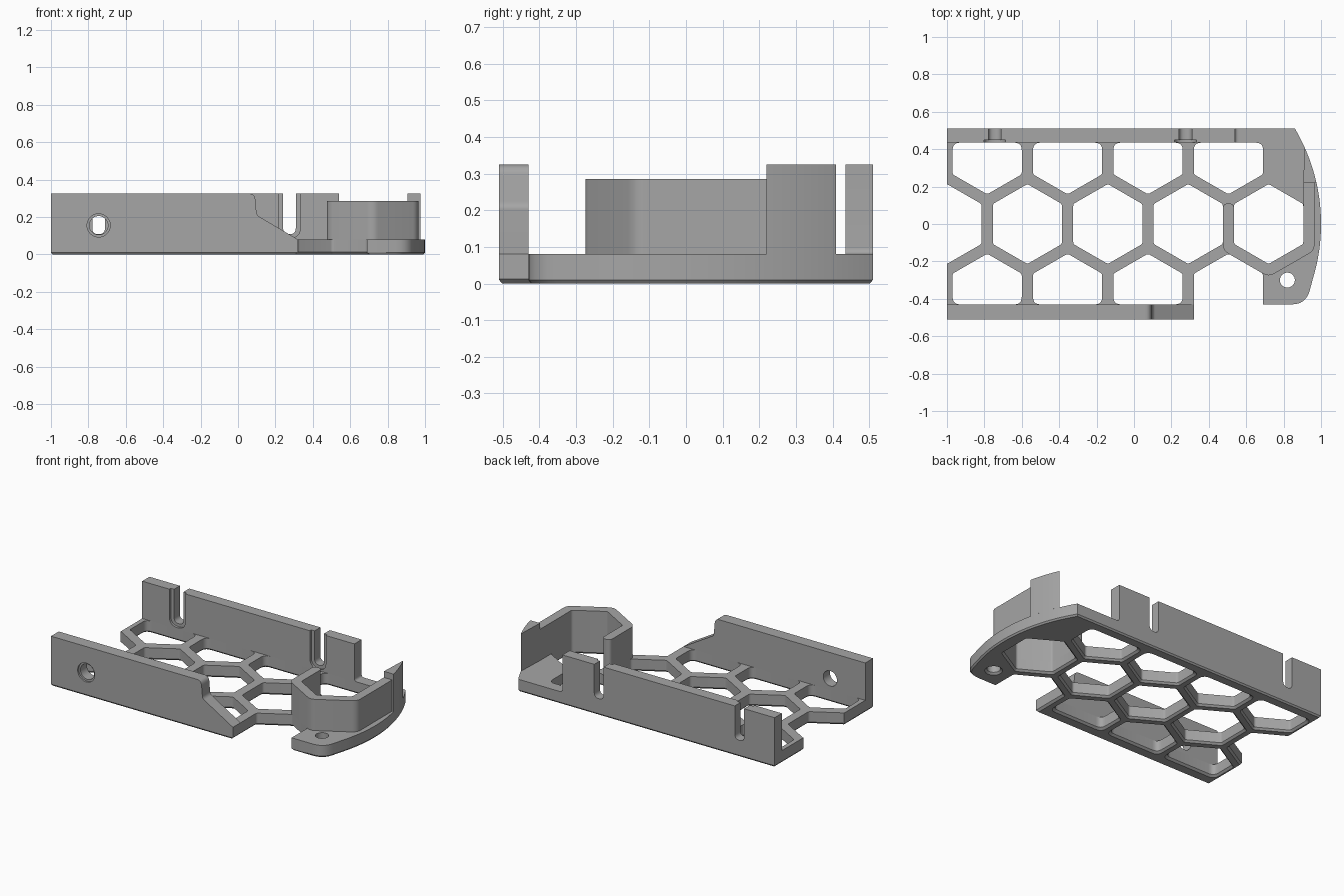
import bpy, bmesh, math
from mathutils import Vector

old = bpy.data.objects.get("Cube")
if old:
    bpy.data.objects.remove(old, do_unlink=True)

grey = bpy.data.materials.new("mid grey")
grey.use_nodes = True
color = (0.38, 0.38, 0.38, 1)
grey.diffuse_color = color
grey.node_tree.nodes["Principled BSDF"].inputs["Base Color"].default_value = color


def rounded(corners, steps=6):
    """Round each (x, y, radius) corner of a closed outline."""
    out = []
    for i, (x, y, r) in enumerate(corners):
        p = Vector((x, y))
        a = Vector(corners[i - 1][:2]) - p
        b = Vector(corners[(i + 1) % len(corners)][:2]) - p
        if r == 0:
            out.append((x, y))
            continue
        t = r / math.tan(a.angle(b) / 2)
        s, e = p + a.normalized() * t, p + b.normalized() * t
        for k in range(steps + 1):
            f = k / steps
            q = s * (1 - f) ** 2 + p * 2 * f * (1 - f) + e * f * f
            out.append((q.x, q.y))
    return out


def circle(x, y, r, n=32):
    return [(x + r * math.cos(math.tau * k / n), y + r * math.sin(math.tau * k / n))
            for k in range(n)]


def grown(pts, d):
    """Widen an outline by d on every side of its bounding box."""
    us, vs = zip(*pts)
    cu, cv = (max(us) + min(us)) / 2, (max(vs) + min(vs)) / 2
    fu, fv = 1 + 2 * d / (max(us) - min(us)), 1 + 2 * d / (max(vs) - min(vs))
    return [(cu + (u - cu) * fu, cv + (v - cv) * fv) for u, v in pts]


def prism(name, outlines, levels, along_y=False):
    """Stack each outline through (position, growth) levels."""
    bm = bmesh.new()
    for pts in outlines:
        rings = []
        for w, d in levels:
            ring = grown(pts, d) if d else pts
            rings.append([bm.verts.new((u, w, v) if along_y else (u, v, w)) for u, v in ring])
        for lo, hi in zip(rings, rings[1:]):
            for i in range(len(lo)):
                bm.faces.new((lo[i - 1], lo[i], hi[i], hi[i - 1]))
        bm.faces.new(rings[0])
        bm.faces.new(rings[-1])
    bmesh.ops.recalc_face_normals(bm, faces=bm.faces)
    mesh = bpy.data.meshes.new(name)
    bm.to_mesh(mesh)
    bm.free()
    mesh.materials.append(grey)
    obj = bpy.data.objects.new(name, mesh)
    bpy.context.collection.objects.link(obj)
    return obj


def activate(obj):
    bpy.ops.object.select_all(action='DESELECT')
    obj.select_set(True)
    bpy.context.view_layer.objects.active = obj


def cut(obj, cutter):
    cutter.hide_render = True
    mod = obj.modifiers.new("cut", 'BOOLEAN')
    mod.operation = 'DIFFERENCE'
    mod.solver = 'EXACT'
    mod.object = cutter
    activate(obj)
    bpy.ops.object.modifier_apply(modifier=mod.name)
    bpy.data.objects.remove(cutter, do_unlink=True)


PITCH, HALF = 0.43, 0.185          # honeycomb spacing and half width of a hole
TIP = HALF / math.cos(math.pi / 6)
ROW = PITCH * math.cos(math.pi / 6)
FLOOR, TOP = 0.08, 0.325
FRONT, BACK, INNER = -0.51, 0.51, 0.435
CUP_X = 0.72


def arc(y0, y1, n=20):
    """Points on the curved nose edge."""
    ys = [y0 + (y1 - y0) * k / n for k in range(n + 1)]
    return [(math.sqrt(1 - y * y), y) for y in ys]


def hexagon(cx, r=0.02):
    pts = [(cx + TIP * math.sin(k * math.pi / 3), TIP * math.cos(k * math.pi / 3), r)
           for k in range(6)]
    return rounded(pts, 4)


def side_cell(cx, sign, edge, r):
    """Hexagon squared off where it meets a side rail."""
    shoulder, tip = sign * (ROW - TIP / 2), sign * (ROW - TIP)
    return rounded([(cx - HALF, sign * edge, r), (cx - HALF, shoulder, 0.02), (cx, tip, 0.02),
                    (cx + HALF, shoulder, 0.02), (cx + HALF, sign * edge, r)], 5)


# Base plate with honeycomb floor, curved nose and screw tab
outline = rounded([(-1, FRONT, 0), (0.4, FRONT, 0), (0.4, -0.43, 0), (0.92, -0.43, 0.1)]
                  + [(x, y, 0) for x, y in arc(-0.29, BACK, 32)] + [(-1, BACK, 0)])
plate = prism("base_plate", [outline], [(0, -0.008), (0.01, 0), (FLOOR, 0)])
holes = [hexagon(CUP_X - PITCH * k) for k in range(5)]
side_x = [CUP_X - PITCH * (k + 0.5) for k in range(4)]
holes += [side_cell(x, 1, INNER, 0.04) for x in side_x]
holes += [side_cell(x, -1, 0.43, 0.04) for x in side_x[1:]]
holes.append(side_cell(side_x[0], -1, 0.6, 0))
holes.append(circle(0.82, -0.3, 0.04))
cut(plate, prism("floor_cutter", holes, [(-0.005, 0.018), (0.012, 0), (0.2, 0)]))

# Front rail with sloped end and round hole
profile = rounded([(-1, FLOOR, 0), (-1, TOP, 0), (0.09, TOP, 0.035), (0.1, 0.21, 0.03),
                   (0.32, FLOOR, 0)])
front_rail = prism("front_rail", [profile], [(FRONT, 0), (-0.43, 0)], True)
for r, depth in ((0.05, -0.4), (0.062, FRONT + 0.012)):
    cut(front_rail, prism("bore", [circle(-0.745, 0.155, r)], [(-0.55, 0), (depth, 0)], True))


# Back rail with two slots, each recessed on the inside
def slot(cx, half, bottom):
    return rounded([(cx - half, 0.4, 0), (cx - half, bottom, half * 0.99),
                    (cx + half, bottom, half * 0.99), (cx + half, 0.4, 0)], 8)


profile = rounded([(-1, FLOOR, 0), (-1, TOP, 0), (0.54, TOP, 0), (0.54, FLOOR, 0.02),
                   (0.565, FLOOR, 0)])
back_rail = prism("back_rail", [profile], [(INNER, 0), (BACK, 0)], True)
slots = (-0.745, 0.275)
cut(back_rail, prism("slot_cutter", [slot(x, 0.034, 0.108) for x in slots],
                     [(0.4, 0), (0.55, 0)], True))
cut(back_rail, prism("recess_cutter", [slot(x, 0.058, 0.088) for x in slots],
                     [(0.4, 0), (INNER + 0.015, 0)], True))


# Open cup wall around the nose cell
def cup_side(apothem, r):
    tip = apothem / math.cos(math.pi / 6)
    return [(CUP_X - apothem, -tip / 2, r), (CUP_X, -tip, r), (CUP_X + apothem, -tip / 2, r)]


outer, inner = HALF + 0.06, HALF
wall = [(CUP_X - outer, 0.11, 0.028)] + cup_side(outer, 0.06)
wall += [(CUP_X + outer, 0.24, 0), (CUP_X + inner, 0.24, 0)]
wall += cup_side(inner, 0.02)[::-1] + [(CUP_X - inner, 0.11, 0.028)]
cup = prism("cup_wall", [rounded(wall)], [(FLOOR, 0), (0.285, 0)])

# Raised pointed guard following the nose
guard = prism("nose_guard", [[(CUP_X + inner, 0.22)] + arc(0.22, 0.41)],
              [(FLOOR, 0), (TOP, 0)])

for part in (plate, front_rail, back_rail, cup, guard):
    activate(part)
    bpy.ops.object.shade_smooth_by_angle(angle=math.radians(30))
